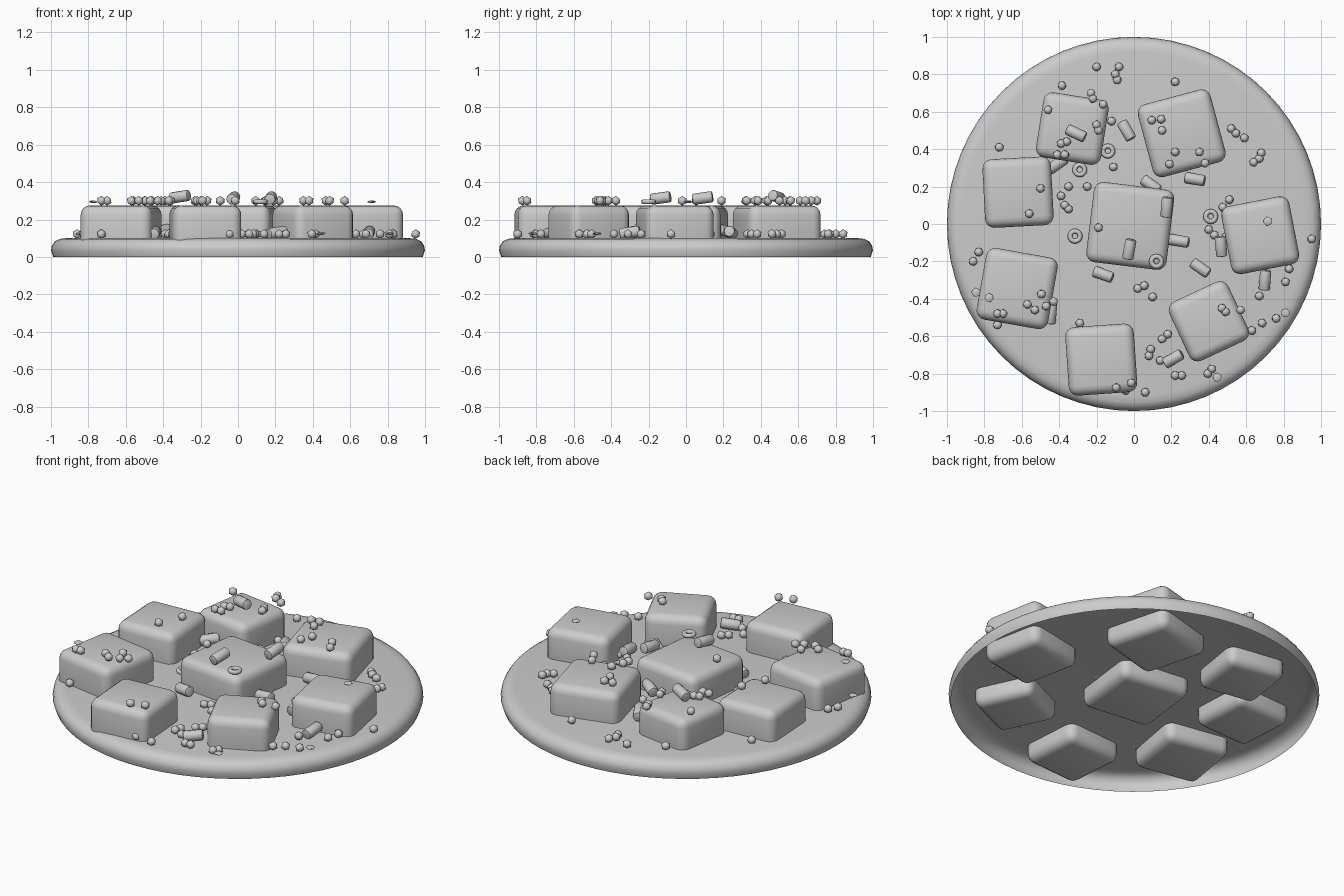
import bpy, bmesh, math, random
from mathutils import Matrix, Vector

if "Cube" in bpy.data.objects:
    bpy.data.objects.remove(bpy.data.objects["Cube"])

random.seed(4)

def finish(bm, name, angle=40):
    me = bpy.data.meshes.new(name)
    bm.to_mesh(me)
    bm.free()
    ob = bpy.data.objects.new(name, me)
    bpy.context.collection.objects.link(ob)
    bpy.ops.object.select_all(action='DESELECT')
    ob.select_set(True)
    bpy.context.view_layer.objects.active = ob
    bpy.ops.object.shade_smooth_by_angle(angle=math.radians(angle))
    return ob

# Round base: thin shell, open underneath, spun from a profile
bm = bmesh.new()
profile = [(0, 0.1), (0.92, 0.1), (0.955, 0.096), (0.98, 0.083), (0.995, 0.06), (1.0, 0.035), (0.988, 0.0)]
verts = [bm.verts.new((r, 0, z)) for r, z in profile]
edges = [bm.edges.new(p) for p in zip(verts, verts[1:])]
bmesh.ops.spin(bm, geom=verts + edges, cent=(0, 0, 0), axis=(0, 0, 1), angle=math.tau, steps=64)
bmesh.ops.remove_doubles(bm, verts=bm.verts, dist=1e-4)
bmesh.ops.recalc_face_normals(bm, faces=bm.faces)
top = max(bm.faces, key=lambda f: f.calc_center_median().z)
if top.normal.z < 0:
    bmesh.ops.reverse_faces(bm, faces=bm.faces)
finish(bm, "round_base", 60)

# Soft square chunks: x, y, size, turn
chunks = [(-0.33, 0.51, 0.352, -9), (0.255, 0.485, 0.402, 15), (-0.62, 0.17, 0.367, 3),
          (-0.02, -0.01, 0.432, -7), (0.675, -0.06, 0.37, 11), (-0.625, -0.345, 0.388, -10),
          (0.40, -0.52, 0.348, 25), (-0.175, -0.725, 0.367, 4)]
CHUNK_TOP = 0.275
for i, (x, y, s, a) in enumerate(chunks):
    bm = bmesh.new()
    bmesh.ops.create_cube(bm, size=1)
    bmesh.ops.scale(bm, vec=(s, s, CHUNK_TOP), verts=bm.verts)
    bmesh.ops.bevel(bm, geom=bm.edges[:], offset=0.05, segments=4, profile=0.5, affect='EDGES')
    bmesh.ops.rotate(bm, verts=bm.verts, matrix=Matrix.Rotation(math.radians(a), 3, 'Z'))
    bmesh.ops.translate(bm, verts=bm.verts, vec=(x, y, CHUNK_TOP / 2))
    finish(bm, f"chunk_{i + 1}", 60)

# Crumb balls: lying on the base, and on top of the chunks
low_balls = [(-.20, .84), (-.08, .84), (-.10, .80), (-.09, .77), (-.385, .74), (.22, .76),
             (.52, .51), (.59, .46), (.545, .485), (.68, .38), (.64, .33), (.67, .35),
             (-.72, .41), (-.12, .55), (-.11, .305), (-.35, .20), (-.25, .20), (-.39, .15),
             (-.37, .10), (-.35, .08), (.51, .13), (.475, .09), (.49, .06), (.40, -.03),
             (.43, -.06), (.49, -.07), (.95, -.08), (.85, -.165), (.83, -.24), (.81, -.31),
             (-.83, -.15), (-.86, -.20), (-.73, -.54), (-.29, -.53), (.02, -.345), (.055, -.33),
             (.10, -.39), (.695, -.32), (.67, -.385), (.76, -.505), (.685, -.53), (.63, -.57),
             (.18, -.59), (.15, -.615), (.09, -.67), (.08, -.705), (.14, -.73), (.22, -.81),
             (.255, -.81), (.415, -.775), (.395, -.80), (.06, -.90), (-.045, -.89)]
high_balls = [(-.46, .61), (-.20, .53), (-.19, .50), (-.165, .64), (-.22, .67), (-.23, .70),
              (-.36, .44), (-.39, .43), (-.41, .37), (-.37, .37), (.095, .555), (.145, .56),
              (.15, .50), (.22, .385), (.19, .32), (.35, .385), (.38, .325), (-.50, .19),
              (-.56, .055), (-.495, -.375), (-.47, -.44), (-.43, -.415), (-.57, -.43), (-.53, -.46),
              (-.70, -.48), (-.73, -.48), (.47, -.45), (.49, -.47), (.57, -.46), (-.015, -.85),
              (-.095, -.875), (-.19, -.02)]
flakes = [(-.775, -.395, .295), (.715, .015, .295), (-.845, -.365, .125), (.81, -.475, .125), (.445, -.82, .125)]

def balls(name, spots):
    bm = bmesh.new()
    for x, y, z, flat in spots:
        turn = Matrix.Rotation(random.uniform(0, 6), 4, 'Z')
        bmesh.ops.create_icosphere(bm, subdivisions=1, radius=0.026,
            matrix=Matrix.Translation((x, y, z)) @ turn @ Matrix.Diagonal((1, 1, flat, 1)))
    finish(bm, name, 50)

balls("crumbs_on_base", [(x, y, .122, 1) for x, y in low_balls])
balls("crumbs_on_chunks", [(x, y, .30, 1) for x, y in high_balls])
balls("flat_flakes", [(x, y, z, .3) for x, y, z in flakes])

# Short rods: x, y, z, turn
rods = [(-.04, .50, .14, -60), (.325, .24, .13, -10), (.09, .21, .14, -35), (-.41, .32, .14, 35),
        (.24, -.09, .13, -10), (-.165, -.27, .13, -20), (.355, -.235, .14, -35), (.21, -.72, .13, 30),
        (.465, -.12, .14, 95), (.70, -.30, .13, 85), (-.445, -.48, .13, 85),
        (-.31, .485, .322, -25), (.175, .09, .315, 85), (-.025, -.135, .315, 80)]
bm = bmesh.new()
for x, y, z, a in rods:
    part = bmesh.new()
    bmesh.ops.create_cone(part, cap_ends=True, segments=12, radius1=.03, radius2=.03, depth=.108)
    rims = [e for e in part.edges if any(len(f.verts) > 4 for f in e.link_faces)]
    bmesh.ops.bevel(part, geom=rims, offset=.008, segments=2, profile=.5, affect='EDGES')
    part.transform(Matrix.Translation((x, y, z)) @ Matrix.Rotation(math.radians(a), 4, 'Z')
                   @ Matrix.Rotation(math.radians(82), 4, 'Y'))
    me = bpy.data.meshes.new("rod_part")
    part.to_mesh(me)
    part.free()
    bm.from_mesh(me)
    bpy.data.meshes.remove(me)
finish(bm, "short_rods")

# Little rings
rings = [(-.29, .29, .125), (-.14, .39, .125), (-.315, -.065, .125), (.41, .04, .125), (.12, -.20, .295)]
for i, p in enumerate(rings):
    bpy.ops.mesh.primitive_torus_add(location=p, major_radius=.027, minor_radius=.013,
                                     major_segments=16, minor_segments=8)
    bpy.context.object.name = f"ring_{i + 1}"
    bpy.ops.object.shade_smooth()
